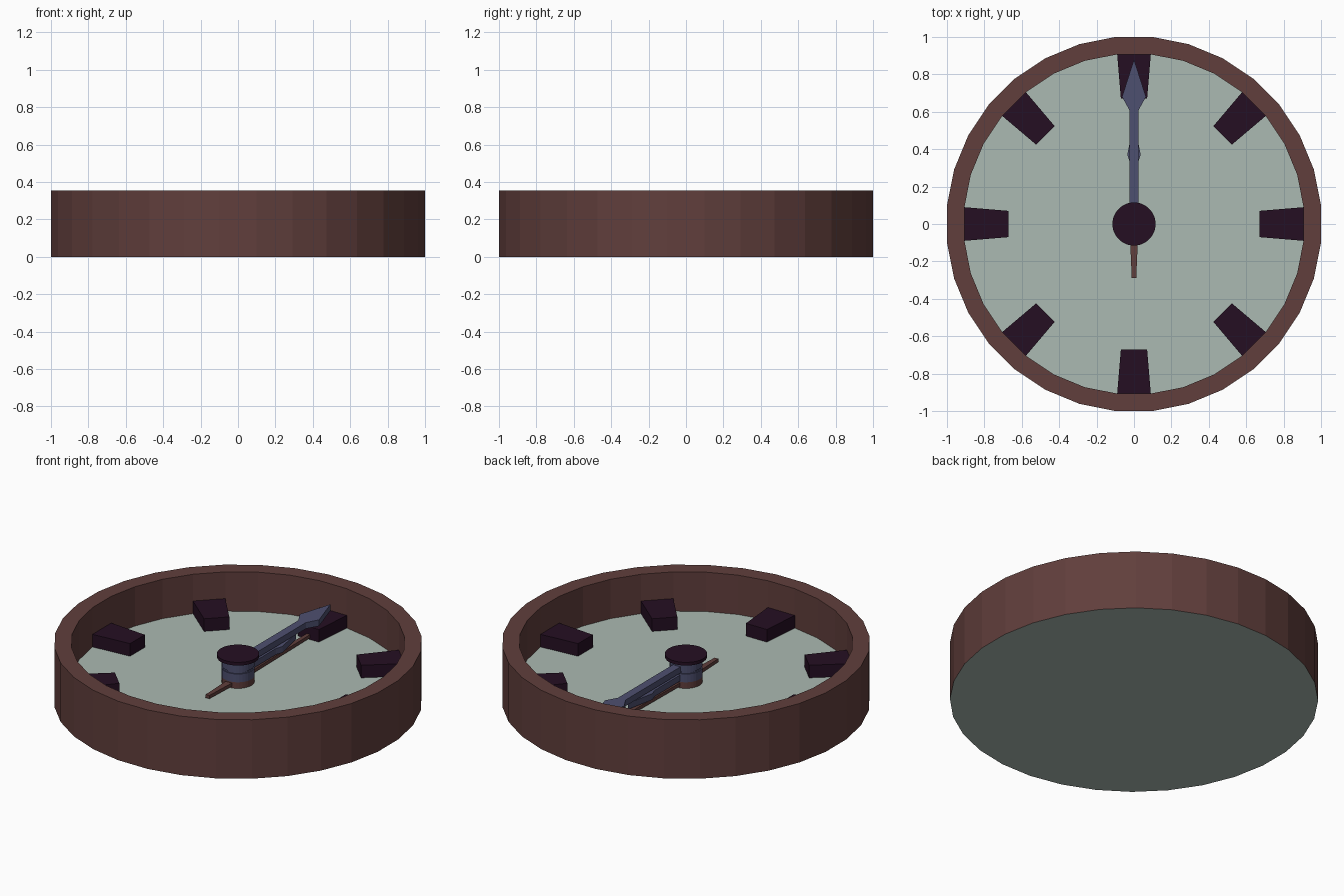
import bpy, bmesh, math

if "Cube" in bpy.data.objects:
    bpy.data.objects.remove(bpy.data.objects["Cube"])


def material(name, rgb):
    m = bpy.data.materials.new(name)
    m.diffuse_color = (*rgb, 1.0)
    m.use_nodes = True
    m.node_tree.nodes["Principled BSDF"].inputs["Base Color"].default_value = m.diffuse_color
    return m


BROWN = material("brown_case", (0.119, 0.049, 0.045))
PALE = material("pale_dial", (0.41, 0.49, 0.445))
DARK = material("dark_plum", (0.018, 0.0045, 0.016))
BLUE = material("blue_grey", (0.076, 0.08, 0.162))


def finish(name, bm, *mats):
    bmesh.ops.recalc_face_normals(bm, faces=bm.faces)
    me = bpy.data.meshes.new(name)
    bm.to_mesh(me)
    bm.free()
    for m in mats:
        me.materials.append(m)
    ob = bpy.data.objects.new(name, me)
    bpy.context.collection.objects.link(ob)
    return ob


def lathe(name, profile, sides, *mats, pale_flats=False):
    """Revolve (apothem, z) points, closing both ends with a flat polygon."""
    bm = bmesh.new()
    step = 2 * math.pi / sides
    k = 1 / math.cos(step / 2)
    rings = [[bm.verts.new((r * k * math.cos((i + .5) * step),
                            r * k * math.sin((i + .5) * step), z))
              for i in range(sides)] for r, z in profile]
    for a, b in zip(rings, rings[1:]):
        for i in range(sides):
            j = (i + 1) % sides
            bm.faces.new((a[i], a[j], b[j], b[i]))
    for ring in (rings[0], rings[-1]):
        f = bm.faces.new(ring)
        f.material_index = 1 if pale_flats else 0
    return finish(name, bm, *mats)


def plate(name, half, z0, z1, mat, angle=0.0):
    """Extruded outline mirrored in x from (half width, y) points."""
    pts = list(half) + [(-x, y) for x, y in reversed(half) if x > 0]
    c, s = math.cos(angle), math.sin(angle)
    bm = bmesh.new()
    low, top = [[bm.verts.new((x * c - y * s, x * s + y * c, z)) for x, y in pts]
                for z in (z0, z1)]
    bm.faces.new(low)
    bm.faces.new(top)
    n = len(pts)
    for i in range(n):
        j = (i + 1) % n
        bm.faces.new((low[i], low[j], top[j], top[i]))
    return finish(name, bm, mat)


FLOOR = 0.118

# Case wall with pale dial and underside
lathe("case_and_dial", [(1.0, 0), (1.0, 0.355), (0.907, 0.355), (0.907, FLOOR)],
      32, BROWN, PALE, pale_flats=True)

# Eight hour markers
for i in range(8):
    plate(f"hour_marker_{i + 1}", [(0.07, 0.67), (0.09, 0.91)],
          FLOOR - 0.005, 0.194, DARK, i * math.pi / 4)

# Central stack: sweep hand collar, two hand collars, cap
lathe("sweep_collar", [(0.089, FLOOR - 0.005), (0.089, 0.155)], 32, BROWN)
lathe("hour_collar", [(0.089, 0.155), (0.089, 0.205)], 32, BLUE)
lathe("collar_spacer", [(0.083, 0.205), (0.083, 0.217)], 32, BLUE)
lathe("minute_collar", [(0.089, 0.217), (0.089, 0.268)], 32, BLUE)
lathe("hub_cap", [(0.115, 0.268), (0.115, 0.287)], 32, DARK)

# Hands, all pointing to +y
plate("sweep_hand", [(0.012, -0.29), (0.02, -0.1), (0.02, 0.1), (0.01, 0.74)],
      0.128, 0.148, BROWN)
plate("hour_hand", [(0.022, 0.0), (0.022, 0.33), (0.036, 0.37), (0.0, 0.55)],
      0.16, 0.197, BLUE)
plate("minute_hand", [(0.025, 0.0), (0.025, 0.61), (0.064, 0.68), (0.0, 0.88)],
      0.21, 0.247, BLUE)
